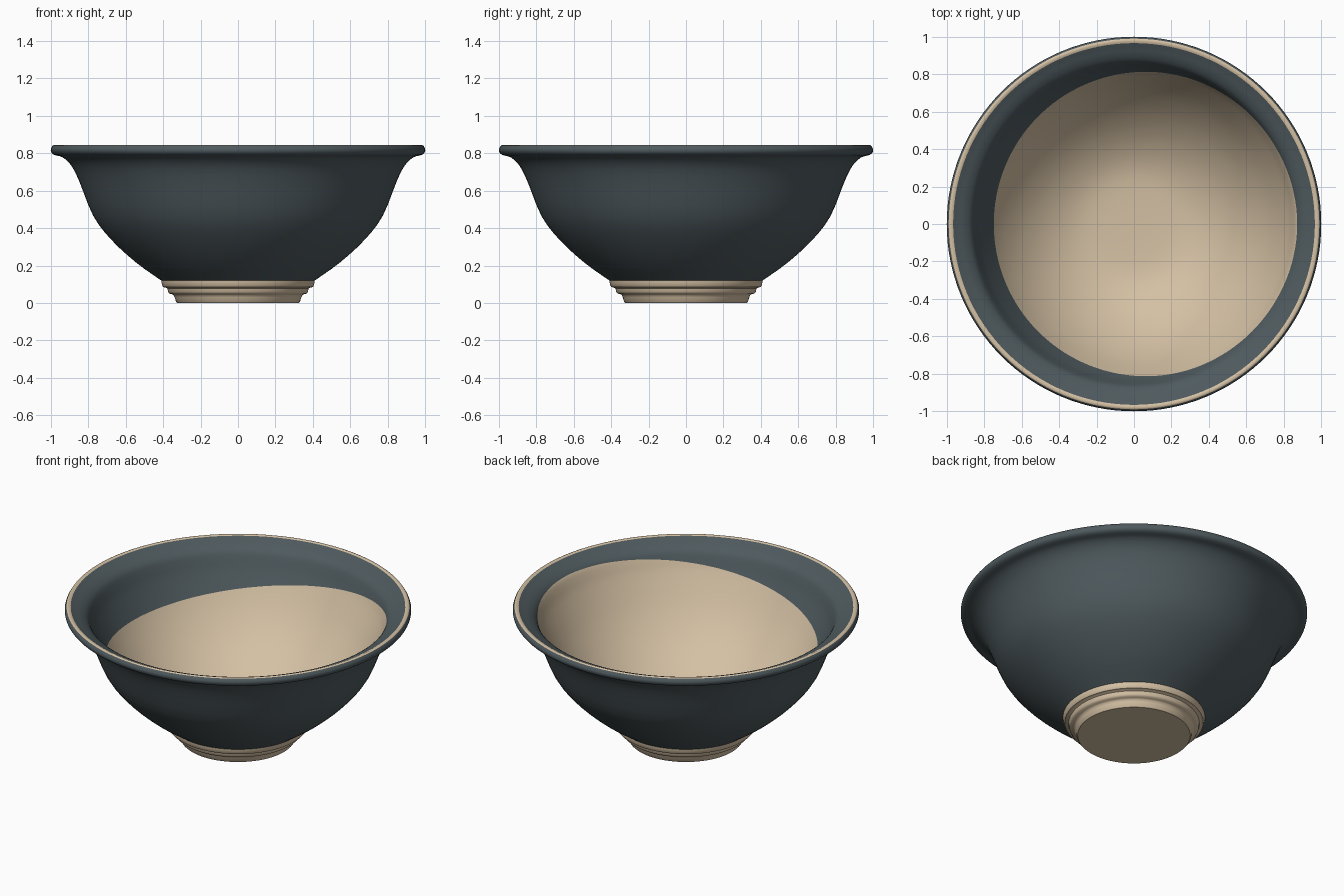
import bpy, bmesh, math
from mathutils import Vector

if "Cube" in bpy.data.objects:
    bpy.data.objects.remove(bpy.data.objects["Cube"])

SEGMENTS = 128


def material(name, rgb):
    m = bpy.data.materials.new(name)
    m.diffuse_color = (*rgb, 1.0)
    m.use_nodes = True
    m.node_tree.nodes["Principled BSDF"].inputs["Base Color"].default_value = m.diffuse_color
    return m


clay = material("bare_clay", (0.66, 0.53, 0.37))
glaze = material("slate_glaze", (0.078, 0.103, 0.113))


def smooth_profile(points, steps=3):
    """Catmull-Rom curve through the (radius, height) points."""
    p = [Vector(q) for q in points]
    p = [2 * p[0] - p[1]] + p + [2 * p[-1] - p[-2]]
    out = []
    for a, b, c, d in zip(p, p[1:], p[2:], p[3:]):
        for i in range(steps):
            t = i / steps
            out.append(0.5 * (2 * b + (c - a) * t + (2 * a - 5 * b + 4 * c - d) * t ** 2
                              + (3 * b - a - 3 * c + d) * t ** 3))
    return out + [p[-2]]


def lathe(bm, profile, mat_index):
    """Revolve a profile around z and return the new faces."""
    rings = []
    for r, z in profile:
        if r < 1e-4:
            rings.append([bm.verts.new((0, 0, z))])
        else:
            rings.append([bm.verts.new((r * math.cos(2 * math.pi * i / SEGMENTS),
                                        r * math.sin(2 * math.pi * i / SEGMENTS), z))
                          for i in range(SEGMENTS)])
    faces = []
    for lo, hi in zip(rings, rings[1:]):
        for i in range(SEGMENTS):
            j = (i + 1) % SEGMENTS
            quad = [lo[i % len(lo)], lo[j % len(lo)], hi[j % len(hi)], hi[i % len(hi)]]
            face = bm.faces.new(list(dict.fromkeys(quad)))
            face.material_index = mat_index
            faces.append(face)
    return faces


def finish(bm, name, mats):
    bmesh.ops.remove_doubles(bm, verts=bm.verts[:], dist=1e-4)
    mesh = bpy.data.meshes.new(name)
    bm.to_mesh(mesh)
    bm.free()
    for m in mats:
        mesh.materials.append(m)
    obj = bpy.data.objects.new(name, mesh)
    bpy.context.collection.objects.link(obj)
    bpy.ops.object.select_all(action='DESELECT')
    obj.select_set(True)
    bpy.context.view_layer.objects.active = obj
    bpy.ops.object.shade_smooth_by_angle(angle=math.radians(40))


# Bowl: glazed outer wall, bare rim line, inner wall
outer = smooth_profile([(0.41, 0.12), (0.543, 0.215), (0.676, 0.337), (0.773, 0.465),
                        (0.848, 0.65), (0.89, 0.733), (0.935, 0.777), (0.978, 0.79),
                        (0.996, 0.803), (1.0, 0.822), (0.99, 0.841)])
rim = [(0.99, 0.841), (0.983, 0.844), (0.975, 0.844), (0.966, 0.84)]
inner = smooth_profile([(0.966, 0.84), (0.94, 0.828), (0.905, 0.812), (0.87, 0.785),
                        (0.848, 0.74), (0.82, 0.675), (0.74, 0.53), (0.67, 0.43),
                        (0.59, 0.34), (0.49, 0.255), (0.38, 0.19), (0.27, 0.153),
                        (0.14, 0.142), (0, 0.14)])
bm = bmesh.new()
lathe(bm, outer, 1)
lathe(bm, rim, 0)
inside = lathe(bm, inner, 1)

# Slanted glaze line: cut the inner wall, bare clay below it
height, slope = 0.657, 0.149
geom = inside + list({e for f in inside for e in f.edges}) + list({v for f in inside for v in f.verts})
cut = bmesh.ops.bisect_plane(bm, geom=geom, dist=1e-5, plane_co=(0, 0, height),
                             plane_no=(-slope, 0, 1))
for f in cut["geom"]:
    if isinstance(f, bmesh.types.BMFace):
        c = f.calc_center_median()
        f.material_index = 1 if c.z > height + slope * c.x else 0
finish(bm, "bowl", [clay, glaze])

# Stepped foot with a flat base
bm = bmesh.new()
foot = [(0, 0), (0.325, 0), (0.331, 0.006), (0.338, 0.03), (0.344, 0.043), (0.352, 0.047),
        (0.366, 0.05), (0.373, 0.058), (0.375, 0.07), (0.378, 0.078), (0.386, 0.082),
        (0.399, 0.085), (0.405, 0.093), (0.408, 0.108), (0.41, 0.12)]
lathe(bm, foot, 0)
finish(bm, "foot", [clay])
